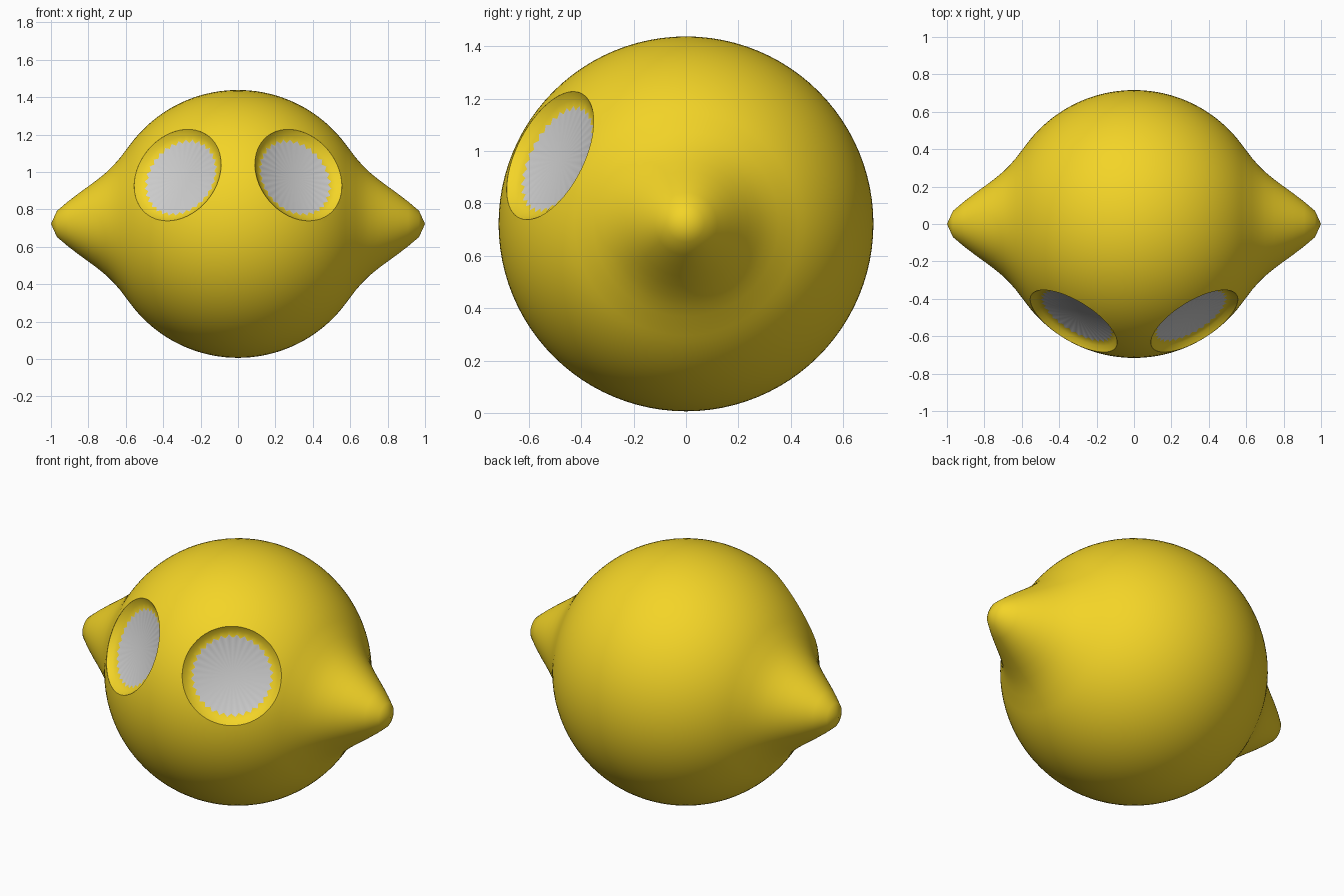
import bpy, bmesh, math
from mathutils import Vector, Matrix

if "Cube" in bpy.data.objects:
    bpy.data.objects.remove(bpy.data.objects["Cube"])

CENTRE = Vector((0, 0, 0.722))
R = 0.716


def material(name, rgb):
    m = bpy.data.materials.new(name)
    m.diffuse_color = (*rgb, 1)
    m.use_nodes = True
    m.node_tree.nodes["Principled BSDF"].inputs["Base Color"].default_value = m.diffuse_color
    return m


MATS = [material("yellow_skin", (0.90, 0.66, 0.02)), material("grey_eye", (0.6, 0.6, 0.6))]


def make_object(name, bm):
    bmesh.ops.recalc_face_normals(bm, faces=bm.faces)
    mesh = bpy.data.meshes.new(name)
    bm.to_mesh(mesh)
    bm.free()
    for m in MATS:
        mesh.materials.append(m)
    ob = bpy.data.objects.new(name, mesh)
    bpy.context.collection.objects.link(ob)
    return ob


def ring(bm, n, radius, h):
    # radius may be a function of the index, giving a star outline
    out = []
    for i in range(n):
        a = 2 * math.pi * i / n
        r, z = (radius(i), h(i)) if callable(radius) else (radius, h)
        out.append(bm.verts.new((r * math.cos(a), r * math.sin(a), z)))
    return out


def bridge(bm, a, b, mat=0):
    n = len(a)
    for i in range(n):
        j = (i + 1) % n
        bm.faces.new((a[i], a[j], b[j], b[i])).material_index = mat


def cap(bm, loop, point, mat=0):
    v = bm.verts.new(point)
    for i in range(len(loop)):
        bm.faces.new((loop[i], loop[(i + 1) % len(loop)], v)).material_index = mat


# lemon body: round middle flowing into a nub at each end, turned about x
half = [(R * math.sin(t), R * math.cos(t)) for t in
        [math.asin(0.575 / R) * k / 20 for k in range(21)]]
half += [(0.63, 0.354), (0.665, 0.314), (0.70, 0.279), (0.75, 0.238),
         (0.80, 0.201), (0.85, 0.165), (0.91, 0.119), (0.968, 0.070)]
profile = [(-x, r) for x, r in reversed(half[1:])] + half
bm = bmesh.new()
rings = [ring(bm, 96, r, x) for x, r in profile]
for a, b in zip(rings, rings[1:]):
    bridge(bm, a, b)
cap(bm, rings[0], (0, 0, -1))
cap(bm, rings[-1], (0, 0, 1))
bm.transform(Matrix.Translation(CENTRE) @ Matrix.Rotation(math.pi / 2, 4, 'Y'))
body = make_object("lemon_body", bm)


# eye socket: shallow dish with a saw-toothed grey middle
def tooth_r(i):
    return 0.222 if i % 2 else 0.203


def tooth_h(i):
    return -0.034 if i % 2 else -0.038


def socket(name, side):
    n = 64
    bm = bmesh.new()
    top = ring(bm, n, 0.268, 0.12)
    rim = ring(bm, n, 0.266, 0.0)
    wall = ring(bm, n, 0.242, -0.024)
    star = ring(bm, n, tooth_r, tooth_h)
    cap(bm, top, (0, 0, 0.12))
    bridge(bm, top, rim)
    bridge(bm, rim, wall)
    bridge(bm, wall, star)
    cap(bm, star, (0, 0, -0.046), 1)
    d = Vector((0.485 * side, -0.78, 0.392)).normalized()
    bm.transform(Matrix.Translation(CENTRE + d * 0.664) @ d.to_track_quat('Z', 'Y').to_matrix().to_4x4())
    ob = make_object(name, bm)
    ob.hide_render = True
    return ob


bpy.context.view_layer.objects.active = body
for side, name in ((-1, "left_eye_cutter"), (1, "right_eye_cutter")):
    cutter = socket(name, side)
    mod = body.modifiers.new(name, 'BOOLEAN')
    mod.operation = 'DIFFERENCE'
    mod.solver = 'EXACT'
    mod.object = cutter
    bpy.ops.object.modifier_apply(modifier=mod.name)
    bpy.data.objects.remove(cutter)

bpy.ops.object.select_all(action='DESELECT')
body.select_set(True)
bpy.ops.object.shade_smooth_by_angle(angle=math.radians(30))
